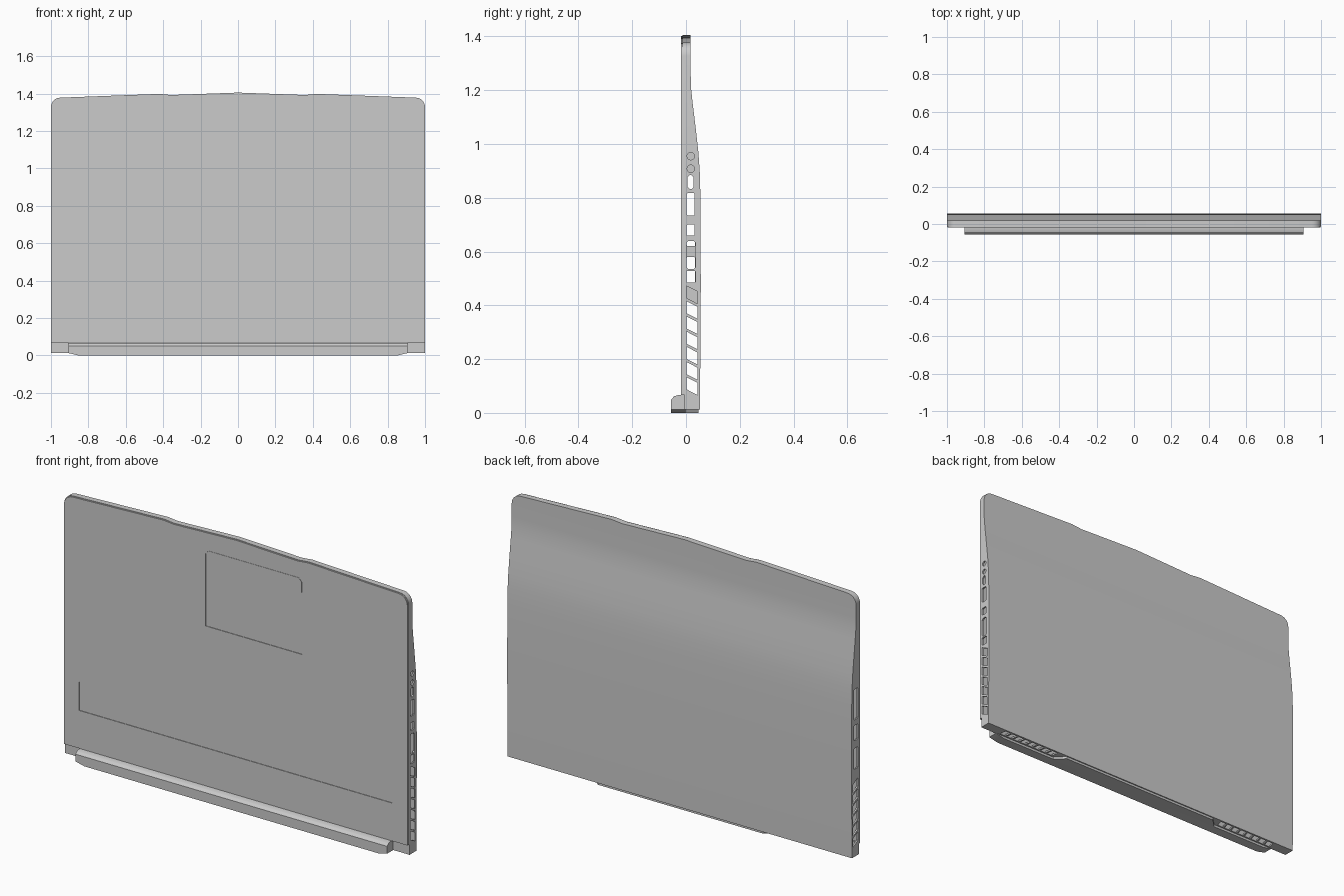
import bpy, bmesh, math

if "Cube" in bpy.data.objects:
    bpy.data.objects.remove(bpy.data.objects["Cube"])

def prisms(name, parts):
    """One mesh from prisms: (axis, 2D points, start, end)."""
    bm = bmesh.new()
    place = {'x': lambda p, t: (t, p[0], p[1]),
             'y': lambda p, t: (p[0], t, p[1]),
             'z': lambda p, t: (p[0], p[1], t)}
    for axis, pts, a, b in parts:
        lo = [bm.verts.new(place[axis](p, a)) for p in pts]
        hi = [bm.verts.new(place[axis](p, b)) for p in pts]
        bm.faces.new(lo)
        bm.faces.new(hi[::-1])
        n = len(pts)
        for i in range(n):
            bm.faces.new((lo[i], hi[i], hi[(i + 1) % n], lo[(i + 1) % n]))
    bmesh.ops.recalc_face_normals(bm, faces=bm.faces)
    me = bpy.data.meshes.new(name)
    bm.to_mesh(me)
    bm.free()
    ob = bpy.data.objects.new(name, me)
    bpy.context.collection.objects.link(ob)
    return ob

def boolean(ob, cutter, op='DIFFERENCE'):
    m = ob.modifiers.new("cut", 'BOOLEAN')
    m.object, m.operation, m.solver = cutter, op, 'EXACT'
    bpy.context.view_layer.objects.active = ob
    bpy.ops.object.modifier_apply(modifier=m.name)
    bpy.data.objects.remove(cutter)

def rect(a0, a1, b0, b1):
    return [(a0, b0), (a1, b0), (a1, b1), (a0, b1)]

def octo(a0, a1, b0, b1, c):
    return [(a0 + c, b0), (a1 - c, b0), (a1, b0 + c), (a1, b1 - c),
            (a1 - c, b1), (a0 + c, b1), (a0, b1 - c), (a0, b0 + c)]

def outline(inset, bottom):
    """Front outline with rounded corners and a gently peaked edge."""
    r, w = 0.05, 1 - inset
    half = [(w, bottom)]
    for i in range(7):
        t = math.radians(15 * i)
        half.append((w - r + r * math.cos(t), 1.328 - inset + r * math.sin(t)))
    half += [(0.42, 1.398 - inset), (0.36, 1.392 - inset)]
    return half + [(0, 1.405 - inset)] + [(-x, z) for x, z in reversed(half)]

# Hollow lower case: front outline intersected with the side profile
profile = [(-0.005, 0.012), (0.052, 0.012), (0.055, 0.47), (0.054, 0.80),
           (0.051, 0.90), (0.046, 0.97), (0.036, 1.06), (0.025, 1.15),
           (0.0185, 1.21), (0.0175, 1.26), (0.0175, 1.42), (-0.013, 1.42),
           (-0.013, 0.066), (-0.005, 0.066)]
case = prisms("lower_case", [('y', outline(0, 0.012), -0.1, 0.1)])
boolean(case, prisms("profile", [('x', profile, -1.1, 1.1)]), 'INTERSECT')
cavity = [(0.001, 0.02), (0.046, 0.02), (0.049, 0.47), (0.048, 0.80),
          (0.040, 0.97), (0.019, 1.15), (0.012, 1.21), (0.012, 1.32),
          (-0.007, 1.32), (-0.007, 0.075), (0.001, 0.075)]
boolean(case, prisms("cavity", [('x', cavity, -0.992, 0.992)]))

# Side vents, ports and rear vents
def side_vent(k):
    z = 0.088 + 0.0566 * k
    return [(0.001, z), (0.042, z - 0.021), (0.042, z + 0.024), (0.001, z + 0.045)]

holes = []
for k in range(7):
    holes.append(('x', side_vent(k), 0.97, 1.05))
    if k < 6:
        holes.append(('x', side_vent(k), -1.05, -0.97))
for z in (0.955, 0.908):
    holes.append(('x', [(0.018 + 0.014 * math.cos(math.tau * i / 16),
                         z + 0.014 * math.sin(math.tau * i / 16))
                        for i in range(16)], 0.97, 1.05))
for y0, y1, z0, z1, c in [(0.006, 0.028, 0.832, 0.884, 0.008),
                          (0.002, 0.032, 0.735, 0.817, 0.003),
                          (0.002, 0.032, 0.66, 0.70, 0.003),
                          (0.001, 0.036, 0.535, 0.64, 0.008),
                          (0.001, 0.036, 0.485, 0.528, 0.003)]:
    holes.append(('x', octo(y0, y1, z0, z1, c), 0.97, 1.05))
for z0, z1 in [(0.47, 0.58), (0.62, 0.70), (0.73, 0.89)]:
    holes.append(('x', octo(0.002, 0.034, z0, z1, 0.003), -1.05, -0.97))
for s in (-1, 1):
    for k in range(8):
        x = 0.545 + 0.044 * k
        holes.append(('z', [(s * x, 0.006), (s * (x + 0.034), 0.006),
                            (s * (x + 0.026), 0.042), (s * (x - 0.008), 0.042)],
                      -0.01, 0.03))
boolean(case, prisms("holes", holes))

# Keyboard deck with shallow keyboard and touchpad recesses
deck = prisms("keyboard_deck", [('y', outline(0.003, 0.066), -0.0195, -0.0125)])
wedge = [(-0.03, 0.265), (-0.0165, 0.265), (-0.0188, 0.80), (-0.03, 0.80)]
pad = [(-0.175, 0.905), (0.385, 0.905), (0.385, 1.285), (0.365, 1.305),
       (-0.155, 1.305), (-0.175, 1.285)]
boolean(deck, prisms("recesses", [('x', wedge, -0.91, 0.91),
                                  ('y', pad, -0.03, -0.0165)]))

# Touchpad buttons, slightly raised in the recess
prisms("touchpad_buttons", [
    ('y', [(-0.172, 1.228), (0.102, 1.228), (0.102, 1.302), (-0.154, 1.302),
           (-0.172, 1.284)], -0.0182, -0.015),
    ('y', [(0.108, 1.228), (0.382, 1.228), (0.382, 1.284), (0.364, 1.302),
           (0.108, 1.302)], -0.0182, -0.015)])

# Hinge bar along the rear, with tapered ends
hinge = prisms("hinge_bar", [('x', [(-0.055, 0), (-0.002, 0), (-0.002, 0.066),
                                    (-0.03, 0.066), (-0.044, 0.062),
                                    (-0.055, 0.05)], -0.95, 0.95)])
ends = [(-0.85, -0.001), (0.85, -0.001), (0.905, 0.012), (0.905, 0.08),
        (-0.905, 0.08), (-0.905, 0.012)]
boolean(hinge, prisms("ends", [('y', ends, -0.1, 0.1)]), 'INTERSECT')

# Solid centre section between the rear vents
prisms("rear_centre_block", [('z', [(-0.53, -0.003), (0.53, -0.003),
                                    (0.48, 0.046), (-0.48, 0.046)], 0.0, 0.014)])

# Crisp edges, smooth curves
bpy.ops.object.select_all(action='DESELECT')
for ob in (case, deck, hinge):
    ob.select_set(True)
bpy.context.view_layer.objects.active = case
bpy.ops.object.shade_smooth_by_angle(angle=math.radians(25))
